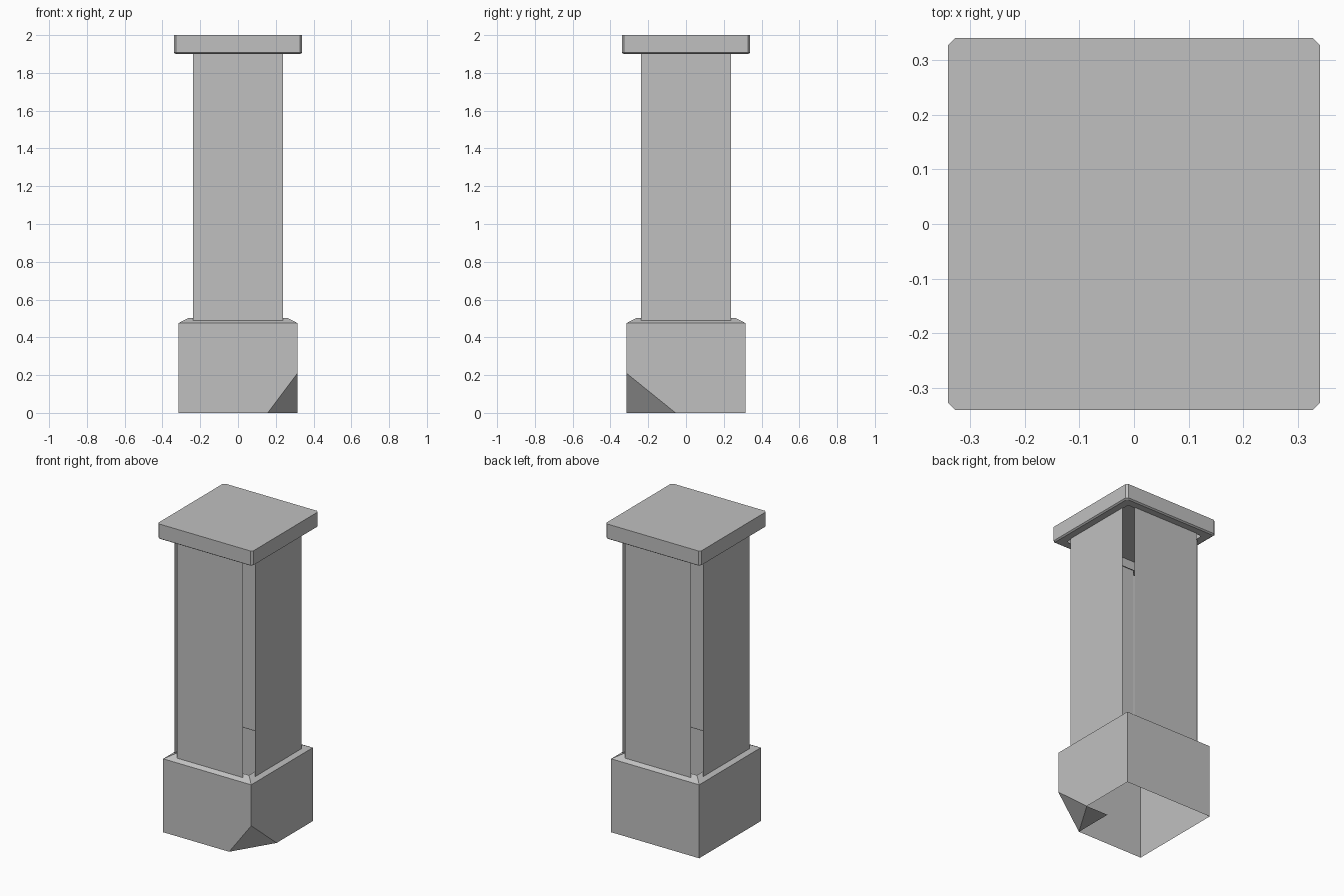
import bpy, bmesh, math
from mathutils import Vector, Matrix

if "Cube" in bpy.data.objects:
    bpy.data.objects.remove(bpy.data.objects["Cube"], do_unlink=True)

stone = bpy.data.materials.new("light grey stone")
stone.use_nodes = True
GREY = (0.53, 0.53, 0.53, 1)
stone.diffuse_color = GREY
stone.node_tree.nodes["Principled BSDF"].inputs["Base Color"].default_value = GREY


def finish(bm, name):
    mesh = bpy.data.meshes.new(name)
    bm.to_mesh(mesh)
    bm.free()
    mesh.materials.append(stone)
    obj = bpy.data.objects.new(name, mesh)
    bpy.context.collection.objects.link(obj)
    return obj


def square(half, z, clip=0):
    """Counter-clockwise square ring, optionally with clipped corners."""
    corners = [(1, -1), (1, 1), (-1, 1), (-1, -1)]
    if not clip:
        return [(half * x, half * y, z) for x, y in corners]
    points = []
    for i, (x, y) in enumerate(corners):
        a = (half * x, (half - clip) * y, z)
        b = ((half - clip) * x, half * y, z)
        points += [a, b] if i % 2 else [b, a]
    return points


def loft(rings):
    """Join rings, ordered from bottom to top, with quads."""
    bm = bmesh.new()
    loops = [[bm.verts.new(p) for p in ring] for ring in rings]
    n = len(rings[0])
    for low, high in zip(loops, loops[1:]):
        for i in range(n):
            j = (i + 1) % n
            bm.faces.new((low[i], low[j], high[j], high[i]))
    return bm, loops


# Hollow plinth with a sloped rim
HALF = 0.315
bm, _ = loft([square(HALF, 0), square(HALF, 0.475), square(0.262, 0.503)])

# Broken corner at the front left of the plinth
top = Vector((HALF, -HALF, 0.21))
front = Vector((0.157, -HALF, 0))
side = Vector((HALF, -0.055, 0))
inner = Vector((0.157, -0.055, 0))
normal = (side - top).cross(front - top)
if normal.dot(Vector((HALF, -HALF, 0)) - top) < 0:
    normal.negate()
bmesh.ops.bisect_plane(bm, geom=bm.verts[:] + bm.edges[:] + bm.faces[:],
                       plane_co=top, plane_no=normal, clear_outer=True)
t, f, s, i = [bm.verts.new(p) for p in (top, front, side, inner)]
bm.faces.new((t, f, s))
bm.faces.new((s, f, i))
bmesh.ops.remove_doubles(bm, verts=bm.verts[:], dist=0.0005)
finish(bm, "plinth")

# Four thin shaft panels, open at the corners
for k, name in enumerate(("front", "left", "back", "right")):
    bm = bmesh.new()
    w, d, low, high = 0.237, 0.287, 0.487, 1.9
    quad = [(-w, -d, low), (w, -d, low), (w, -d, high), (-w, -d, high)]
    bm.faces.new([bm.verts.new(p) for p in quad])
    bm.transform(Matrix.Rotation(k * math.pi / 2, 4, "Z"))
    finish(bm, name + "_shaft_panel")

# Hollow cap with clipped corners and an inward flange
CLIP = 0.013
bm, loops = loft([square(0.28, 1.9, CLIP), square(0.33, 1.9, CLIP),
                  square(0.34, 1.907, CLIP), square(0.34, 2.0, CLIP)])
bm.faces.new(loops[-1])
finish(bm, "cap")
